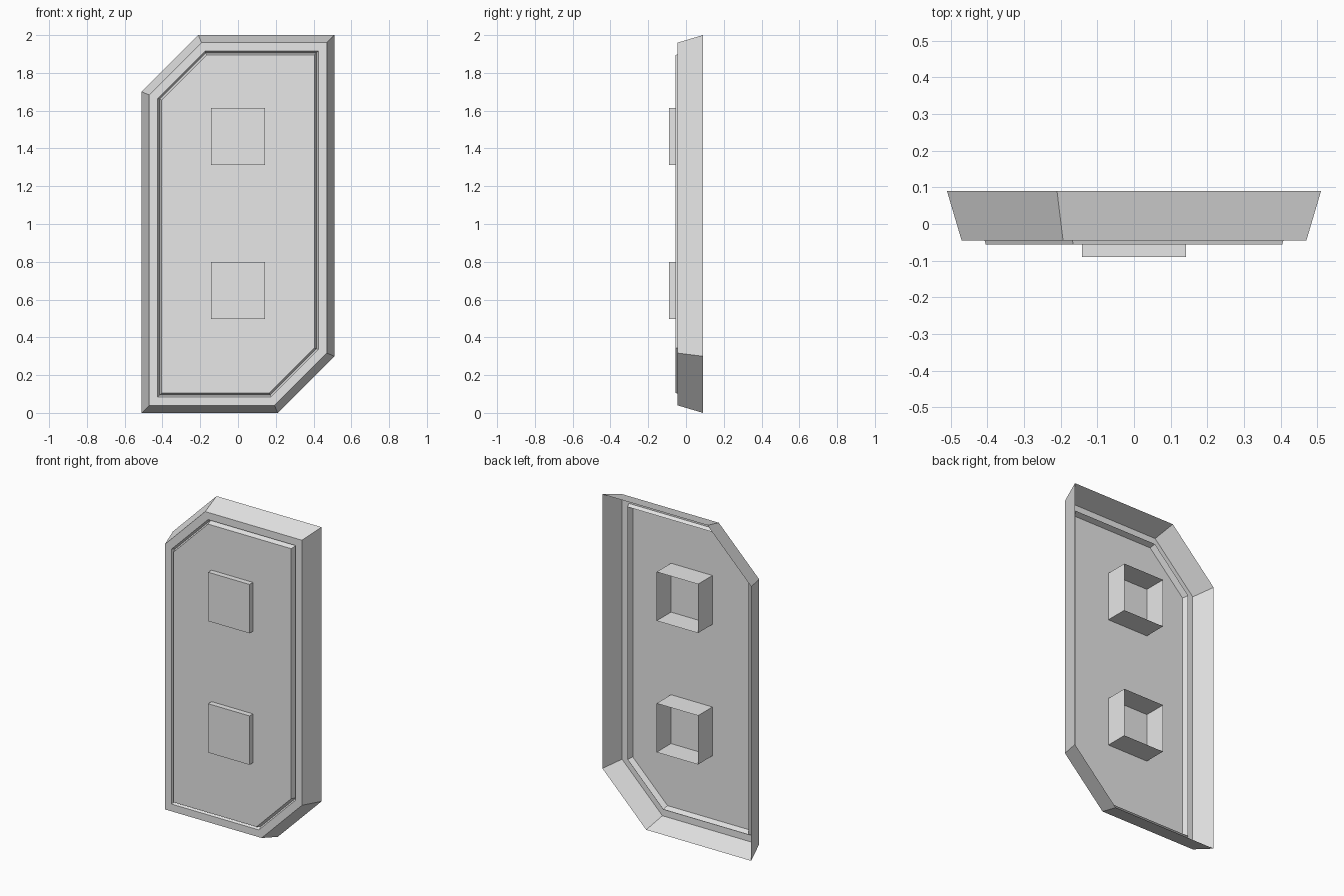
import bpy, bmesh, math

if "Cube" in bpy.data.objects:
    bpy.data.objects.remove(bpy.data.objects["Cube"])

# Single light grey finish
grey = bpy.data.materials.new("light grey")
grey.diffuse_color = (0.8, 0.8, 0.8, 1.0)
grey.use_nodes = True
grey.node_tree.nodes["Principled BSDF"].inputs["Base Color"].default_value = grey.diffuse_color


def loft(name, rings):
    """Join rings (counter-clockwise from the front, back to front) and cap the last."""
    bm = bmesh.new()
    loops = [[bm.verts.new(p) for p in ring] for ring in rings]
    for a, b in zip(loops, loops[1:]):
        n = len(a)
        for i in range(n):
            j = (i + 1) % n
            bm.faces.new((a[i], a[j], b[j], b[i]))
    bm.faces.new(loops[-1])
    mesh = bpy.data.meshes.new(name)
    bm.to_mesh(mesh)
    bm.free()
    mesh.materials.append(grey)
    obj = bpy.data.objects.new(name, mesh)
    bpy.context.collection.objects.link(obj)
    return obj


def outline(t, y):
    """Panel outline with two cut corners, inset evenly by t."""
    w = 0.51 - t
    k = t * math.tan(math.radians(22.5))
    pts = [(w, 2 - t), (-0.21 + k, 2 - t), (-w, 1.7 - k),
           (-w, t), (0.21 - k, t), (w, 0.3 + k)]
    return [(x, y, z) for x, z in pts]


# Panel: sloped rim, flat border, V groove, raised centre; open at the back
profile = [(0, 0.09), (0.04, -0.045), (0.085, -0.045),
           (0.095, -0.02), (0.106, -0.056)]
loft("panel_shell", [outline(t, y) for t, y in profile])

# Two square blocks passing through the panel, open at the back
for name, z0, z1 in (("lower_block", 0.497, 0.80), ("upper_block", 1.312, 1.615)):
    w = 0.142
    corners = [(w, z1), (-w, z1), (-w, z0), (w, z0)]
    loft(name, [[(x, y, z) for x, z in corners] for y in (0.085, -0.09)])
